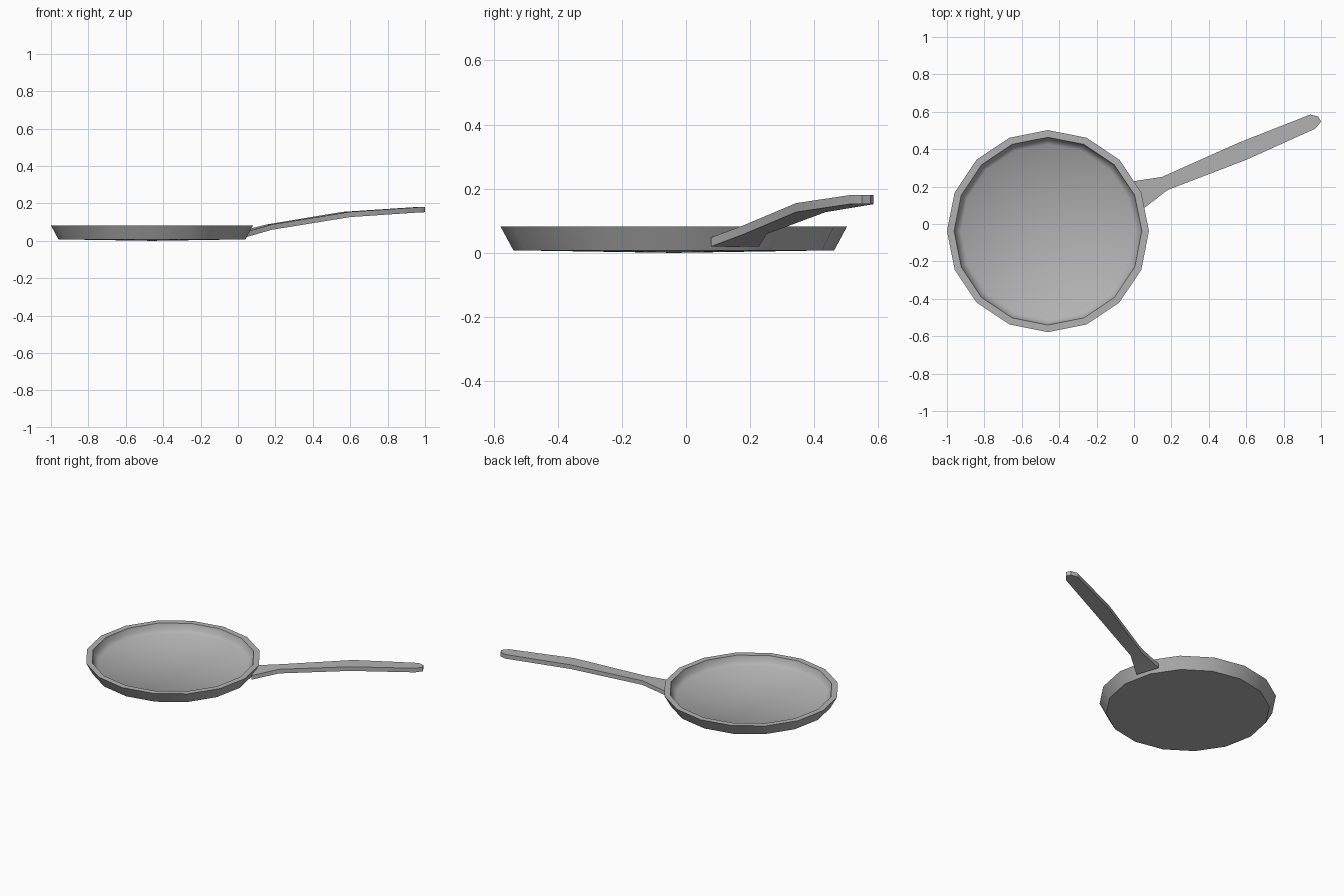
import bpy, bmesh, math
from mathutils import Vector

cube = bpy.data.objects.get("Cube")
if cube:
    bpy.data.objects.remove(cube, do_unlink=True)

SIDES = 16
CENTRE = Vector((-0.46, -0.038, 0))

metal = bpy.data.materials.new("grey metal")
metal.use_nodes = True
colour = (0.45, 0.45, 0.45, 1)
metal.diffuse_color = colour
metal.node_tree.nodes["Principled BSDF"].inputs["Base Color"].default_value = colour


def finish(bm, name, angle):
    bmesh.ops.recalc_face_normals(bm, faces=bm.faces)
    mesh = bpy.data.meshes.new(name)
    bm.to_mesh(mesh)
    bm.free()
    mesh.materials.append(metal)
    obj = bpy.data.objects.new(name, mesh)
    bpy.context.collection.objects.link(obj)
    bpy.ops.object.select_all(action="DESELECT")
    obj.select_set(True)
    bpy.context.view_layer.objects.active = obj
    bpy.ops.object.shade_smooth_by_angle(angle=math.radians(angle))
    return obj


def bridge(bm, a, b):
    n = len(a)
    for i in range(n):
        j = (i + 1) % n
        bm.faces.new((a[i], a[j], b[j], b[i]))


# Pan body: radius and height from the underside, over the rim, to the floor
profile = [(0.50, 0.008), (0.54, 0.082), (0.502, 0.082), (0.492, 0.045), (0.465, 0.024)]
bm = bmesh.new()
rings = []
for r, z in profile:
    angles = [math.tau * i / SIDES for i in range(SIDES)]
    rings.append([bm.verts.new(CENTRE + Vector((r * math.cos(a), r * math.sin(a), z)))
                  for a in angles])
for a, b in zip(rings, rings[1:]):
    bridge(bm, a, b)
# Underside and floor, each a shallow fan to the middle
for ring, z in ((rings[0], 0.0), (rings[-1], 0.014)):
    hub = bm.verts.new(CENTRE + Vector((0, 0, z)))
    for i in range(SIDES):
        bm.faces.new((ring[i], ring[(i + 1) % SIDES], hub))
finish(bm, "pan_body", 55)

# Handle: left and right edge points with top heights, from root to tip
stations = [
    ((-0.005, 0.228), (0.045, 0.078), 0.048),
    ((0.15, 0.252), (0.18, 0.182), 0.087),
    ((0.56, 0.435), (0.60, 0.343), 0.155),
    ((0.942, 0.585), (0.97, 0.51), 0.18),
    ((0.985, 0.575), (1.0, 0.548), 0.181),
]
THICK = 0.028
bm = bmesh.new()
sections = []
for left, right, z in stations:
    sections.append([bm.verts.new((*p, h)) for p, h in (
        (left, z), (right, z), (right, z - THICK), (left, z - THICK))])
for a, b in zip(sections, sections[1:]):
    bridge(bm, a, b)
bm.faces.new(sections[0])
bm.faces.new(sections[-1])
finish(bm, "handle", 30)
